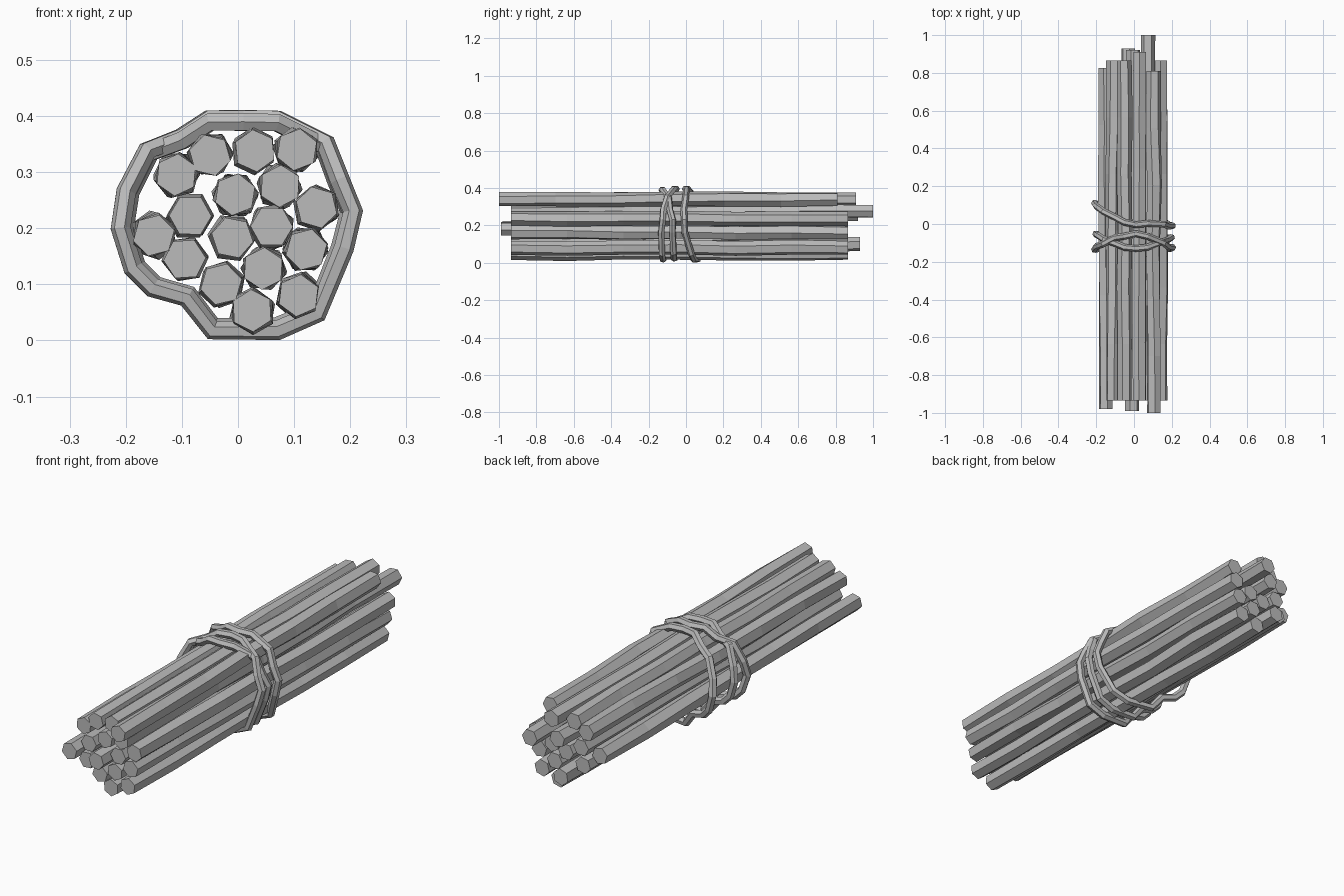
import bpy, bmesh, math, random
from mathutils import Vector

random.seed(4)

default_cube = bpy.data.objects.get("Cube")
if default_cube:
    bpy.data.objects.remove(default_cube, do_unlink=True)


def make_material(name, colour):
    material = bpy.data.materials.new(name)
    material.use_nodes = True
    material.diffuse_color = colour
    for node in material.node_tree.nodes:
        if node.type == 'BSDF_PRINCIPLED':
            node.inputs["Base Color"].default_value = colour
    return material


grey = make_material("plain grey", (0.5, 0.5, 0.5, 1))


def add_object(name, mesh):
    obj = bpy.data.objects.new(name, mesh)
    bpy.context.collection.objects.link(obj)
    mesh.materials.clear()
    mesh.materials.append(grey)
    return obj


def make_stick(name, x, z, front, back, sides=6, sections=6, radius=0.039):
    """Slightly crooked, slowly twisting prism running along y."""
    bm = bmesh.new()
    rings = []
    angle = random.uniform(0, math.tau)
    twist = random.uniform(-0.12, 0.12)
    for i in range(sections + 1):
        t = i / sections
        is_end = i in (0, sections)
        wobble = 0 if is_end else 0.004
        size = radius * (0.97 if is_end else random.uniform(0.97, 1.05))
        cx = x + random.uniform(-wobble, wobble)
        cz = z + random.uniform(-wobble, wobble)
        y = front + (back - front) * t
        ring = []
        for k in range(sides):
            a = angle + twist * i + math.tau * k / sides
            ring.append(bm.verts.new((cx + size * math.cos(a), y, cz + size * math.sin(a))))
        rings.append(ring)
    for lower, upper in zip(rings, rings[1:]):
        for k in range(sides):
            n = (k + 1) % sides
            bm.faces.new((lower[k], lower[n], upper[n], upper[k]))
    bm.faces.new(rings[0])
    bm.faces.new(rings[-1])
    bmesh.ops.recalc_face_normals(bm, faces=bm.faces)
    mesh = bpy.data.meshes.new(name)
    bm.to_mesh(mesh)
    bm.free()
    return add_object(name, mesh)


# Bundle of sticks: centre x, centre z, front end, back end
FRONT, BACK = -0.935, 0.865
sticks = [
    (-0.11, 0.295, FRONT, BACK),
    (-0.05, 0.33, FRONT, BACK),
    (0.03, 0.338, FRONT, 0.91),
    (0.105, 0.34, -1, 0.81),
    (0.075, 0.275, FRONT, 1),
    (-0.005, 0.26, FRONT, 0.92),
    (-0.085, 0.222, FRONT, BACK),
    (-0.15, 0.187, -0.98, 0.825),
    (-0.01, 0.183, -0.99, BACK),
    (0.06, 0.203, FRONT, BACK),
    (0.14, 0.237, FRONT, BACK),
    (0.122, 0.162, FRONT, BACK),
    (-0.095, 0.145, FRONT, BACK),
    (-0.03, 0.10, FRONT, 0.93),
    (0.045, 0.128, FRONT, BACK),
    (0.108, 0.08, FRONT, BACK),
    (0.025, 0.053, FRONT, BACK),
]
for number, stick in enumerate(sticks, 1):
    make_stick(f"stick_{number}", *stick)

# Outline that the binding follows around the bundle, clockwise from the top
outline = [
    (0.01, 0.393), (0.07, 0.392), (0.155, 0.35), (0.18, 0.285), (0.203, 0.23),
    (0.187, 0.165), (0.14, 0.05), (0.07, 0.02), (-0.045, 0.02), (-0.09, 0.078),
    (-0.15, 0.095), (-0.185, 0.13), (-0.207, 0.2), (-0.197, 0.265),
    (-0.16, 0.337), (-0.1, 0.36), (-0.05, 0.393),
]


def make_binding(name, top, left, bottom, right, scale):
    """Cord loop whose y position drifts between four keys around the bundle."""
    keys = [top, left, bottom, right]
    centre = Vector((0, 0.206))
    curve = bpy.data.curves.new(name, 'CURVE')
    curve.dimensions = '3D'
    curve.bevel_depth = 0.018
    curve.bevel_resolution = 1
    spline = curve.splines.new('POLY')
    spline.points.add(len(outline) - 1)
    spline.use_cyclic_u = True
    spline.use_smooth = False
    for point, (x, z) in zip(spline.points, outline):
        turn = (math.atan2(x, z - centre.y) / math.tau * 4) % 4
        i = int(turn) % 4
        f = turn - int(turn)
        f = f * f * (3 - 2 * f)
        y = keys[i] * (1 - f) + keys[(i + 1) % 4] * f + random.uniform(-0.006, 0.006)
        flat = centre + (Vector((x, z)) - centre) * scale
        point.co = (flat.x, y, flat.y, 1)
    helper = bpy.data.objects.new(name + "_path", curve)
    bpy.context.collection.objects.link(helper)
    bpy.context.view_layer.update()
    evaluated = helper.evaluated_get(bpy.context.evaluated_depsgraph_get())
    mesh = bpy.data.meshes.new_from_object(evaluated)
    bpy.data.objects.remove(helper, do_unlink=True)
    mesh.shade_flat()
    return add_object(name, mesh)


# Three cord turns; the first two cross on one side, the last sags loose
make_binding("front_binding", -0.125, -0.075, -0.065, -0.055, 0.98)
make_binding("middle_binding", -0.055, -0.13, -0.125, -0.13, 1.01)
make_binding("loose_binding", 0, -0.01, 0.055, 0.105, 1.01)
